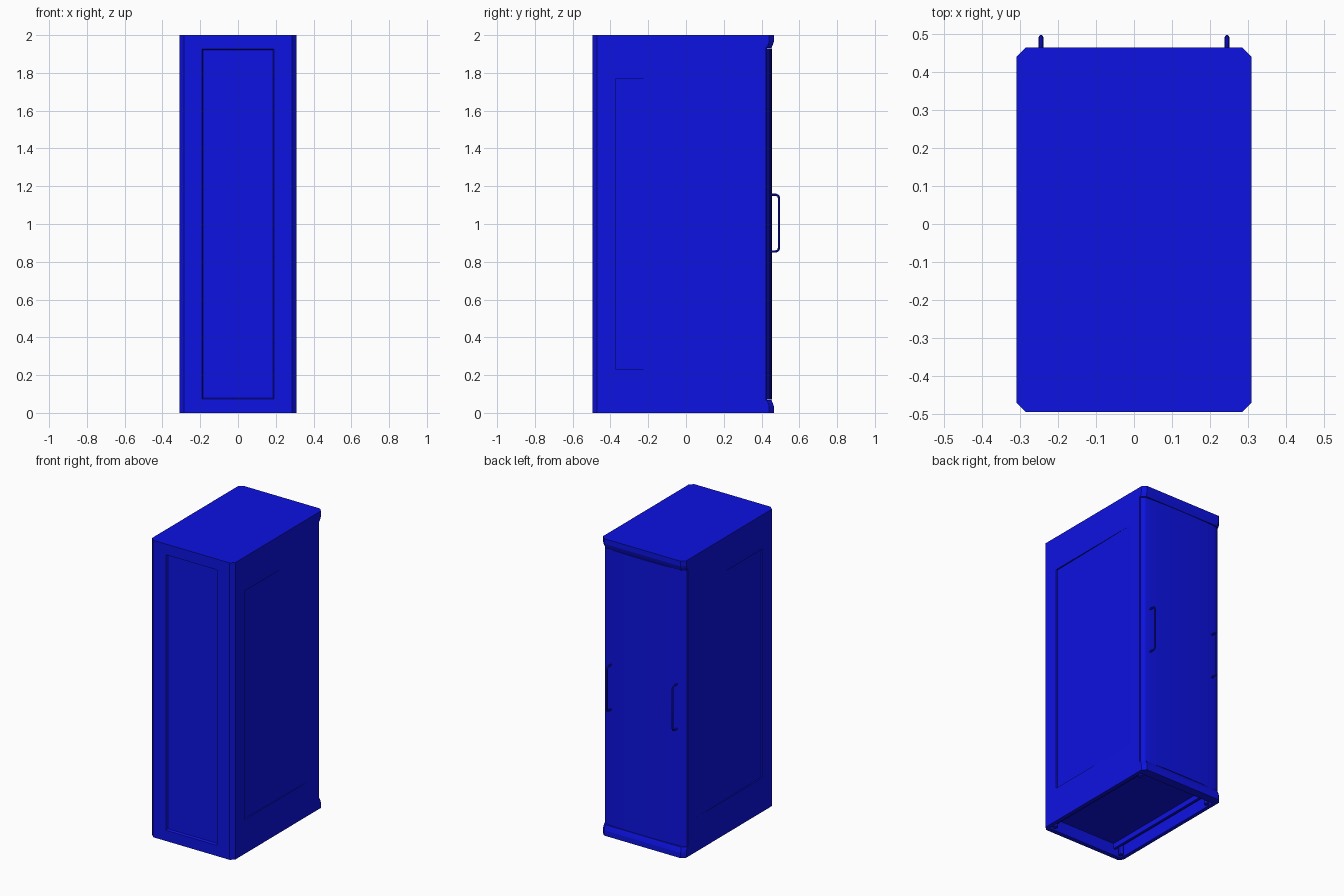
import bpy, bmesh, math
from mathutils import Vector

if "Cube" in bpy.data.objects:
    bpy.data.objects.remove(bpy.data.objects["Cube"])

blue = bpy.data.materials.new("cabinet_blue")
blue.diffuse_color = (0.004, 0.006, 0.75, 1)
blue.use_nodes = True
blue.node_tree.nodes["Principled BSDF"].inputs["Base Color"].default_value = blue.diffuse_color


def loft(name, rings):
    """Solid from a stack of matching 3D point loops."""
    bm = bmesh.new()
    loops = [[bm.verts.new(p) for p in r] for r in rings]
    n = len(loops[0])
    for a, b in zip(loops, loops[1:]):
        for i in range(n):
            j = (i + 1) % n
            bm.faces.new((a[i], a[j], b[j], b[i]))
    bm.faces.new(loops[0][::-1])
    bm.faces.new(loops[-1])
    bmesh.ops.recalc_face_normals(bm, faces=bm.faces)
    me = bpy.data.meshes.new(name)
    bm.to_mesh(me)
    bm.free()
    ob = bpy.data.objects.new(name, me)
    bpy.context.collection.objects.link(ob)
    me.materials.append(blue)
    return ob


def prism(name, outline, z0, z1):
    return loft(name, [[(x, y, z) for x, y in outline] for z in (z0, z1)])


def box(name, x0, x1, y0, y1, z0, z1):
    return prism(name, [(x0, y0), (x1, y0), (x1, y1), (x0, y1)], z0, z1)


def cut(target, cutter):
    cutter.hide_render = True
    m = target.modifiers.new("cut", 'BOOLEAN')
    m.operation = 'DIFFERENCE'
    m.solver = 'EXACT'
    m.object = cutter
    bpy.context.view_layer.objects.active = target
    bpy.ops.object.modifier_apply(modifier=m.name)
    bpy.data.objects.remove(cutter)


def smooth(ob):
    bpy.ops.object.select_all(action='DESELECT')
    ob.select_set(True)
    bpy.context.view_layer.objects.active = ob
    bpy.ops.object.shade_smooth_by_angle(angle=math.radians(30))


# Main cabinet shell with chamfered front corners
W, F, B, C = 0.31, -0.495, 0.42, 0.025
shell = prism("cabinet_shell", [(-W + C, F), (W - C, F), (W, F + C), (W, B),
                                (-W, B), (-W, F + C)], 0, 2)

# Recessed front panel with slightly sloped walls
def front_rect(x, z0, z1, y):
    return [(-x, y, z0), (x, y, z0), (x, y, z1), (-x, y, z1)]

cut(shell, loft("front_cutter", [front_rect(0.195, 0.069, 1.931, F - 0.006),
                                 front_rect(0.185, 0.079, 1.921, F + 0.012)]))

# Side panels: wedge recesses, deepest towards the front
for s in (-1, 1):
    wedge = [(s * (W - 0.010), -0.37), (s * (W + 0.02), -0.37),
             (s * (W + 0.02), 0.36), (s * (W + 0.0003), 0.36)]
    cut(shell, prism("side_cutter", wedge, 0.23, 1.77))

# Hollow underside
cut(shell, box("base_cutter", -0.285, 0.285, -0.465, 0.405, -0.05, 0.08))

# Flared caps above and below the rear door
def cap_ring(y, w, z):
    return [(-w, B - 0.01, z), (w, B - 0.01, z), (w, y - C, z),
            (w - C, y, z), (-w + C, y, z), (-w, y - C, z)]

for name, base, d in (("bottom_rear_cap", 0, 1), ("top_rear_cap", 2, -1)):
    loft(name, [cap_ring(0.465, W, base), cap_ring(0.465, W, base + d * 0.035),
                cap_ring(0.460, W, base + d * 0.050),
                cap_ring(0.453, W - 0.003, base + d * 0.068)])

# Slightly bowed rear door, seated on a narrower gasket
DW = 0.287
arc = [(DW * math.cos(t), 0.440 + 0.014 * math.sin(t))
       for t in (math.pi * i / 24 for i in range(25))]
door = prism("rear_door", [(-0.307, 0.426), (0.307, 0.426)] + arc, 0.071, 1.929)
smooth(door)
box("door_gasket", -0.295, 0.295, B - 0.005, 0.428, 0.065, 1.935)

# Pull handles: bent bars with rounded corners
for s, side in ((-1, "left"), (1, "right")):
    cu = bpy.data.curves.new("handle_path", 'CURVE')
    cu.dimensions = '3D'
    cu.bevel_depth = 0.006
    cu.bevel_resolution = 2
    pts = []
    r, yo, z0, z1 = 0.018, 0.492, 0.855, 1.155
    pts.append((s * 0.245, 0.438, z0))
    for cz, a0 in ((z0 + r, -90), (z1 - r, 0)):
        for k in range(5):
            a = math.radians(a0 + 22.5 * k)
            pts.append((s * 0.245, yo - r + r * math.cos(a), cz + r * math.sin(a)))
    pts.append((s * 0.245, 0.438, z1))
    sp = cu.splines.new('POLY')
    sp.points.add(len(pts) - 1)
    for p, co in zip(sp.points, pts):
        p.co = (*co, 1)
    cu.use_fill_caps = True
    tmp = bpy.data.objects.new("handle_path", cu)
    bpy.context.collection.objects.link(tmp)
    bpy.context.view_layer.update()
    me = bpy.data.meshes.new_from_object(tmp.evaluated_get(bpy.context.evaluated_depsgraph_get()))
    bpy.data.objects.remove(tmp)
    handle = bpy.data.objects.new(side + "_handle", me)
    bpy.context.collection.objects.link(handle)
    me.materials.clear()
    me.materials.append(blue)
    smooth(handle)

# Base rails and corner feet inside the hollow underside
for s, side in ((-1, "left"), (1, "right")):
    box(side + "_base_rail", s * 0.235 - 0.008, s * 0.235 + 0.008,
        -0.465, 0.405, 0.045, 0.082)
    for y, end in ((-0.435, "front"), (0.375, "rear")):
        ring = [(s * 0.262 + 0.016 * math.cos(math.tau * k / 12),
                 y + 0.016 * math.sin(math.tau * k / 12)) for k in range(12)]
        smooth(prism(f"{end}_{side}_foot", ring, 0.0, 0.082))
